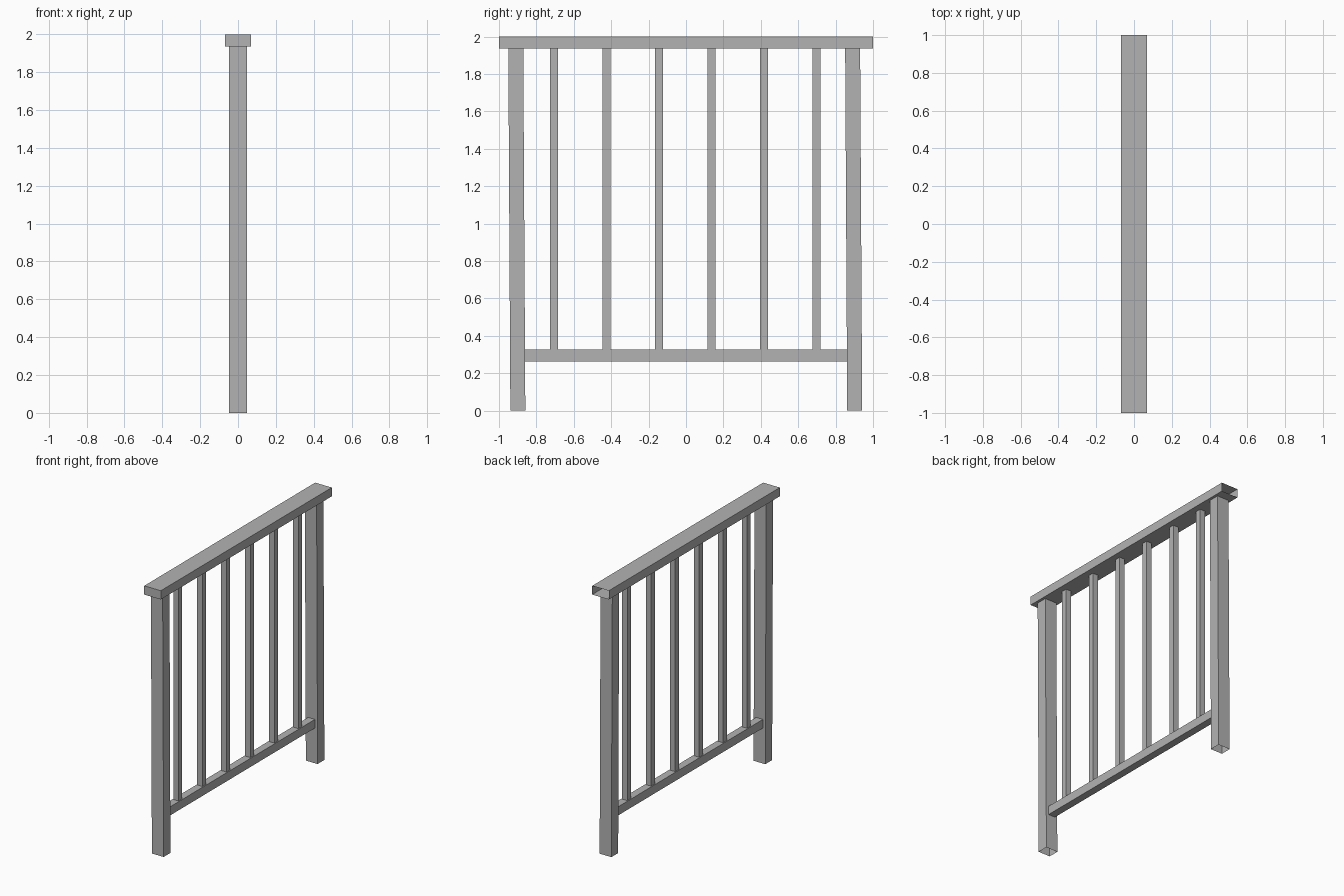
import bpy
import bmesh

# Start without the default cube
cube = bpy.data.objects.get("Cube")
if cube:
    bpy.data.objects.remove(cube, do_unlink=True)

GREY = (0.45, 0.45, 0.45, 1.0)
paint = bpy.data.materials.new("plain grey")
paint.use_nodes = True
paint.diffuse_color = GREY
paint.node_tree.nodes["Principled BSDF"].inputs["Base Color"].default_value = GREY


def beam(name, x, y, z, lean=0.0, open_sides=()):
    """Box from (min, max) ranges; lean shifts the top along y.
    open_sides lists the outward directions left without a face."""
    bm = bmesh.new()
    bmesh.ops.create_cube(bm, size=1.0)
    bm.normal_update()
    removed = [f for f in bm.faces
               if any(f.normal.dot(side) > 0.9 for side in open_sides)]
    bmesh.ops.delete(bm, geom=removed, context='FACES_ONLY')
    for v in bm.verts:
        high = v.co.z > 0
        v.co = (x[v.co.x > 0], y[v.co.y > 0] + lean * high, z[high])
    mesh = bpy.data.meshes.new(name)
    bm.to_mesh(mesh)
    bm.free()
    mesh.materials.append(paint)
    obj = bpy.data.objects.new(name, mesh)
    bpy.context.collection.objects.link(obj)
    return obj


RAIL_BOTTOM = 1.935
LOWER_TOP = 0.326
UP, DOWN, BACK, FRONT = (0, 0, 1), (0, 0, -1), (0, 1, 0), (0, -1, 0)

# Handrail: hollow, open at the back end
beam("handrail", (-0.068, 0.068), (-1.0, 1.0), (RAIL_BOTTOM, 2.0),
     open_sides=[BACK])

# Posts: hollow, open at the ends, leaning slightly forwards
for name, y in (("front_post", (-0.939, -0.859)), ("back_post", (0.862, 0.942))):
    beam(name, (-0.048, 0.048), y, (0.0, RAIL_BOTTOM), lean=-0.011,
         open_sides=[UP, DOWN])

# Lower rail between the posts
beam("lower_rail", (-0.028, 0.028), (-0.863, 0.863), (0.262, LOWER_TOP),
     open_sides=[FRONT, BACK])

# Six evenly spaced balusters
for i in range(6):
    c = -0.705 + 0.2805 * i
    beam(f"baluster_{i + 1}", (-0.022, 0.022), (c - 0.021, c + 0.021),
         (LOWER_TOP, RAIL_BOTTOM), open_sides=[UP, DOWN])
